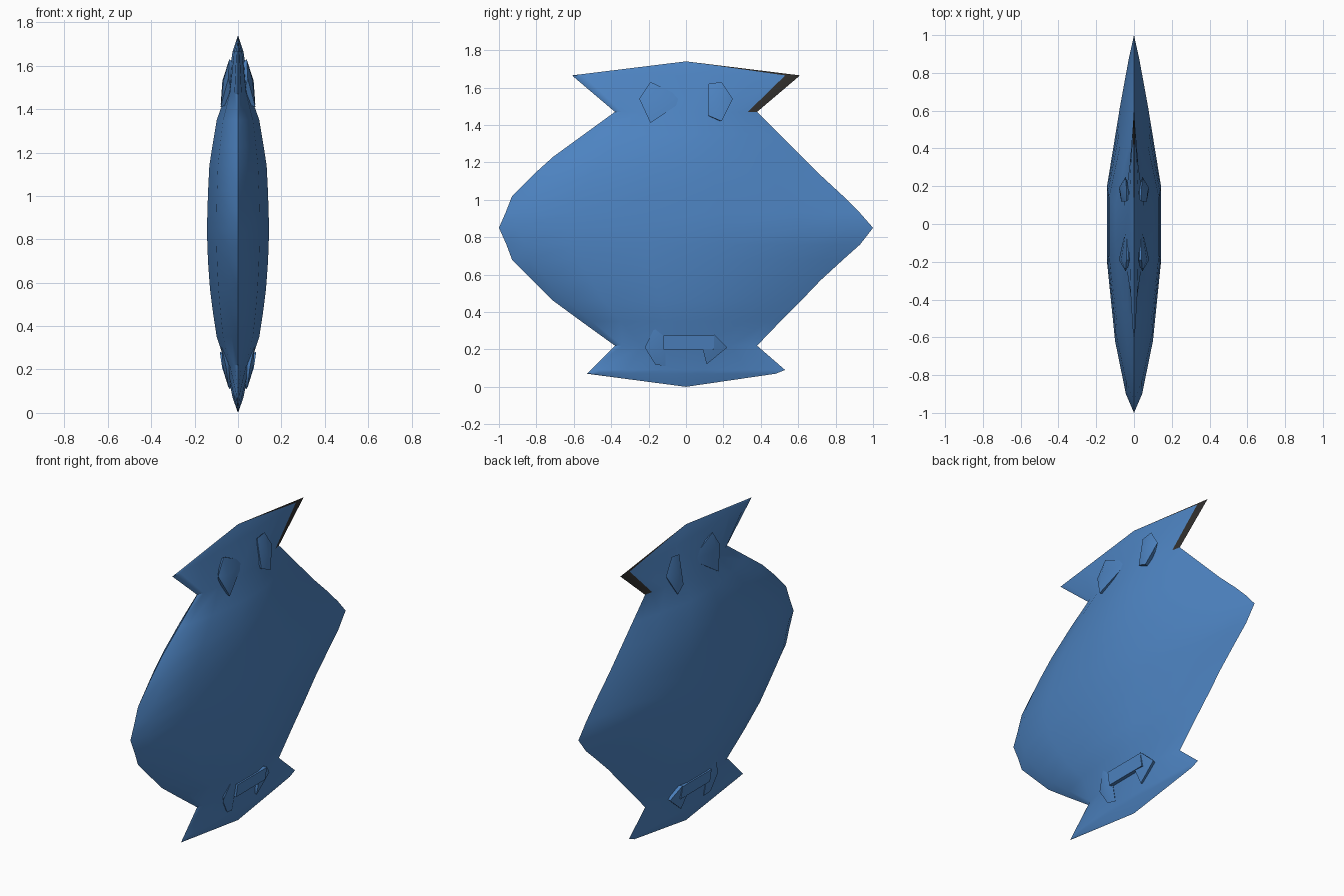
import bpy, bmesh, math

if "Cube" in bpy.data.objects:
    bpy.data.objects.remove(bpy.data.objects["Cube"])


def material(name, rgb):
    m = bpy.data.materials.new(name)
    m.diffuse_color = (*rgb, 1)
    m.use_nodes = True
    m.node_tree.nodes["Principled BSDF"].inputs["Base Color"].default_value = m.diffuse_color
    return m


BLUE = material("hull blue", (0.075, 0.23, 0.54))
DARK = material("dark grey", (0.03, 0.028, 0.026))


def finish(name, bm, mats, angle):
    bmesh.ops.remove_doubles(bm, verts=bm.verts, dist=0.0002)
    bmesh.ops.dissolve_degenerate(bm, dist=0.0001, edges=bm.edges)
    bmesh.ops.recalc_face_normals(bm, faces=bm.faces)
    me = bpy.data.meshes.new(name)
    bm.to_mesh(me)
    bm.free()
    for m in mats:
        me.materials.append(m)
    ob = bpy.data.objects.new(name, me)
    bpy.context.collection.objects.link(ob)
    bpy.ops.object.select_all(action='DESELECT')
    ob.select_set(True)
    bpy.context.view_layer.objects.active = ob
    bpy.ops.object.shade_smooth_by_angle(angle=math.radians(angle))
    return ob


# Hull rows from keel to crest: height, front edge, back edge, half thickness
ROWS = [
    (0.00, 0, 0, 0), (0.07, -.53, .48, .025), (0.09, -.51, .53, .029),
    (0.22, -.38, .38, .055), (0.35, -.56, .505, .098), (0.46, -.71, .615, .115),
    (0.57, -.82, .72, .129), (0.68, -.93, .84, .137), (0.76, -.96, .93, .141),
    (0.85, -1, 1, .143), (0.93, -.965, .93, .141), (1.02, -.93, .84, .138),
    (1.14, -.81, .71, .132), (1.23, -.71, .62, .118), (1.35, -.545, .50, .098),
    (1.47, -.38, .38, .055), (1.665, -.61, .61, .025), (1.74, 0, 0, 0),
]
# Lens section: position from front to back, share of thickness
LENS = [(-1, 0), (-.9, .3), (-.62, .7), (-.2, 1), (.2, 1), (.62, .52), (.87, .2), (1, 0)]

bm = bmesh.new()
for side in (-1, 1):
    grid = []
    for z, front, back, thick in ROWS:
        grid.append([bm.verts.new((side * thick * k, -front * t if t < 0 else back * t, z))
                     for t, k in LENS])
    for i in range(len(ROWS) - 1):
        for j in range(len(LENS) - 1):
            f = bm.faces.new((grid[i][j], grid[i][j + 1], grid[i + 1][j + 1], grid[i + 1][j]))
            # Dark trailing edge of the upper fin
            if j == len(LENS) - 2 and i >= len(ROWS) - 3:
                f.material_index = 1
finish("hull", bm, [BLUE, DARK], 40)


def fitting(name, points):
    """Convex faceted fitting on both flanks."""
    for side, label in ((-1, "left"), (1, "right")):
        bm = bmesh.new()
        vs = [bm.verts.new((side * x, y, z)) for x, y, z in points]
        res = bmesh.ops.convex_hull(bm, input=vs)
        loose = [v for v in bm.verts if not v.link_faces]
        bmesh.ops.delete(bm, geom=loose, context='VERTS')
        finish(f"{name}_{label}", bm, [BLUE], 50)


# Upper forward wedge, fading into the fin
fitting("upper_wedge", [
    (.045, -.25, 1.54), (.04, -.19, 1.63), (.08, -.19, 1.41), (.068, -.19, 1.53),
    (.038, 0, 1.54), (.01, -.19, 1.6), (.01, -.19, 1.43), (.01, 0, 1.54)])

# Upper rear blade
fitting("upper_blade", [
    (.04, .12, 1.62), (.068, .12, 1.45), (.04, .19, 1.63), (.08, .19, 1.42),
    (.045, .25, 1.54), (.072, .17, 1.53), (.01, .15, 1.6), (.01, .15, 1.43)])

# Lower forward blade
fitting("lower_blade", [
    (.055, -.22, .21), (.078, -.165, .32), (.045, -.165, .12), (.07, -.16, .21),
    (.068, -.11, .27), (.038, -.11, .11), (.01, -.15, .29), (.01, -.15, .14)])

# Lower bracket: bar and pointed rear leg
fitting("lower_bar", [
    (.083, -.12, .275), (.083, .15, .275), (.072, -.12, .2), (.072, .15, .2),
    (.01, -.12, .275), (.01, .15, .275), (.01, -.12, .2), (.01, .15, .2)])
fitting("lower_leg", [
    (.083, .15, .28), (.07, .09, .2), (.045, .11, .12), (.065, .16, .21),
    (.05, .22, .21), (.01, .15, .27), (.01, .11, .13), (.01, .2, .21)])
